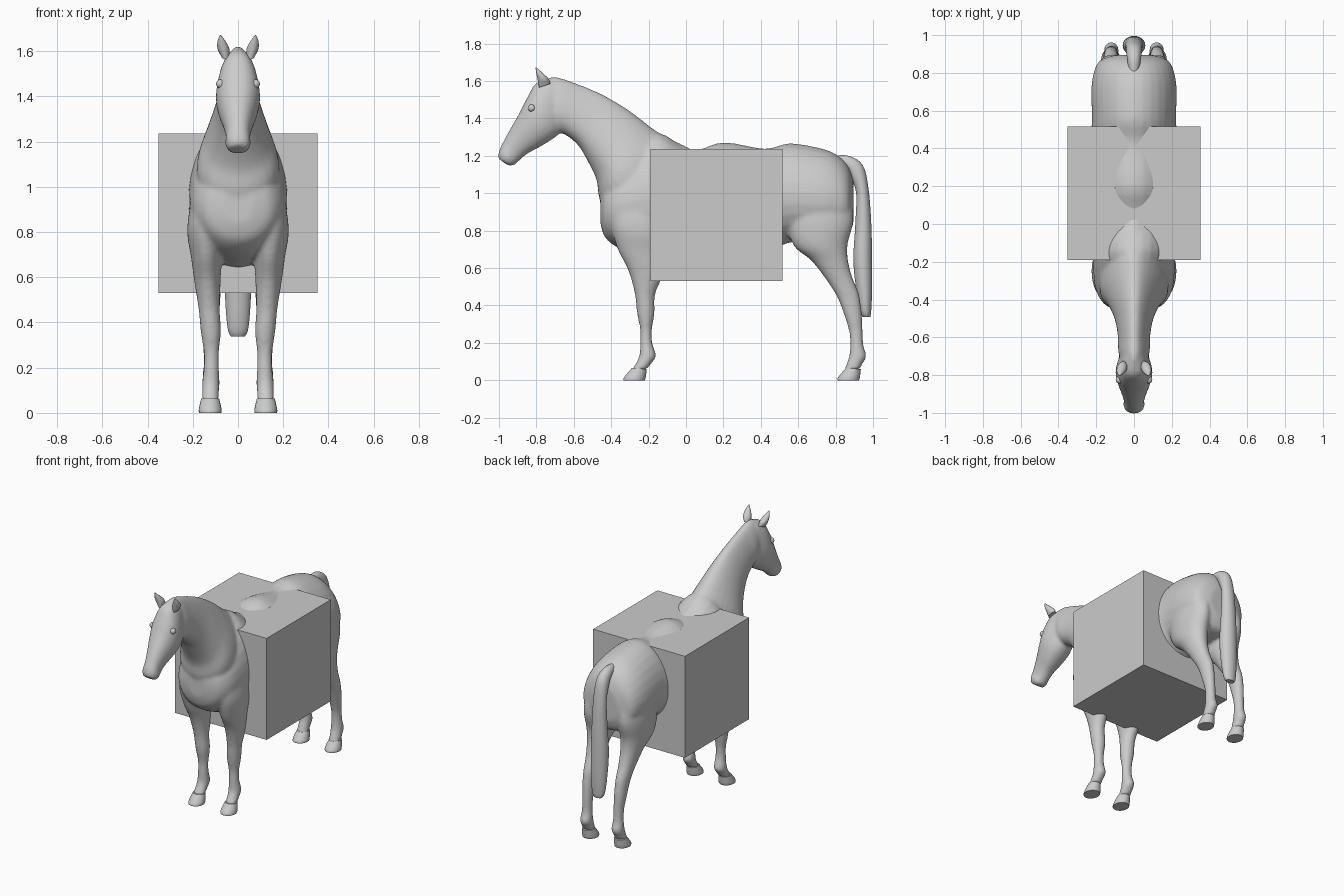
import bpy, bmesh, math
from mathutils import Vector


def catmull(a, b, c, d, t):
    return [0.5 * (2*q + (r-p)*t + (2*p-5*q+4*r-s)*t*t + (3*q-p-3*r+s)*t**3)
            for p, q, r, s in zip(a, b, c, d)]


def loft(bm, rings, side=0, egg=0.0, steps=4, segs=28, power=1.0):
    """Each ring: y,z of one edge, y,z of the opposite edge, half width, x centre."""
    rings = [tuple(r) + (0,) * (6 - len(r)) for r in rings]
    smooth = []
    for i in range(len(rings) - 1):
        p = rings[max(i-1, 0)], rings[i], rings[i+1], rings[min(i+2, len(rings)-1)]
        smooth += [catmull(*p, k / steps) for k in range(steps)]
    smooth.append(rings[-1])
    loops = []
    for y1, z1, y2, z2, hw, xc in smooth:
        loop = []
        for k in range(segs):
            a = 2 * math.pi * k / segs
            c, s = math.cos(a), math.sin(a)
            s = math.copysign(abs(s) ** power, s)
            loop.append(bm.verts.new((side * xc + hw * s * (1 - egg * c),
                                      (y1+y2)/2 + c*(y1-y2)/2,
                                      (z1+z2)/2 + c*(z1-z2)/2)))
        loops.append(loop)
    faces = [bm.faces.new(loops[0]), bm.faces.new(loops[-1])]
    for la, lb in zip(loops, loops[1:]):
        for k in range(segs):
            n = (k + 1) % segs
            faces.append(bm.faces.new((la[k], la[n], lb[n], lb[k])))
    bmesh.ops.recalc_face_normals(bm, faces=faces)


def finish(name, bm):
    me = bpy.data.meshes.new(name)
    bm.to_mesh(me)
    bm.free()
    ob = bpy.data.objects.new(name, me)
    bpy.context.collection.objects.link(ob)
    bpy.ops.object.select_all(action='DESELECT')
    ob.select_set(True)
    bpy.context.view_layer.objects.active = ob
    bpy.ops.object.shade_smooth_by_angle(angle=math.radians(50))
    return ob


# Horse: torso, neck, head and legs fused into one smooth skin
bm = bmesh.new()
torso = [(-.458, 1.02, -.458, .84, .07), (-.43, 1.10, -.43, .76, .15),
         (-.36, 1.18, -.35, .70, .20), (-.25, 1.27, -.25, .665, .215),
         (-.14, 1.322, -.14, .63, .22), (.03, 1.23, .03, .605, .235),
         (.2, 1.272, .2, .615, .25), (.42, 1.238, .42, .675, .235),
         (.55, 1.266, .55, .735, .222), (.70, 1.245, .70, .74, .226),
         (.80, 1.21, .80, .75, .213), (.865, 1.15, .865, .77, .18),
         (.895, 1.07, .895, .84, .10)]
loft(bm, torso, egg=.1)

neck = [(.02, 1.24, -.38, .80, .17), (-.15, 1.327, -.46, .96, .175),
        (-.30, 1.44, -.478, 1.07, .135), (-.45, 1.53, -.525, 1.17, .10),
        (-.60, 1.592, -.58, 1.26, .083), (-.70, 1.622, -.66, 1.32, .08),
        (-.77, 1.605, -.74, 1.34, .06)]
loft(bm, neck, egg=.3)

head = [(-.72, 1.615, -.66, 1.37, .065), (-.80, 1.59, -.665, 1.33, .085),
        (-.85, 1.51, -.72, 1.285, .098), (-.885, 1.44, -.79, 1.243, .087),
        (-.93, 1.36, -.85, 1.21, .067), (-.972, 1.285, -.895, 1.172, .054),
        (-1.0, 1.225, -.92, 1.15, .056), (-1.003, 1.185, -.95, 1.147, .04)]
loft(bm, head, power=.85)

front_leg = [(-.40, .98, -.10, .98, .06, .14), (-.40, .83, -.10, .80, .08, .145),
             (-.365, .70, -.10, .68, .068, .14), (-.31, .59, -.12, .57, .058, .135),
             (-.275, .47, -.165, .46, .047, .128), (-.262, .36, -.168, .36, .045, .12),
             (-.245, .27, -.182, .27, .034, .118), (-.245, .20, -.18, .20, .034, .118),
             (-.25, .13, -.16, .13, .039, .12), (-.275, .08, -.185, .09, .037, .122),
             (-.29, .05, -.21, .06, .04, .123)]
hind_leg = [(.55, 1.0, .88, 1.0, .08, .12), (.54, .85, .895, .85, .09, .13),
            (.575, .72, .865, .73, .085, .13), (.67, .64, .867, .64, .066, .128),
            (.755, .53, .89, .55, .05, .125), (.81, .44, .925, .46, .042, .123),
            (.845, .35, .94, .36, .038, .122), (.872, .26, .945, .27, .033, .12),
            (.878, .19, .948, .19, .034, .12), (.872, .13, .965, .13, .039, .12),
            (.855, .08, .945, .09, .037, .122), (.845, .05, .93, .06, .04, .123)]
for s in (-1, 1):
    loft(bm, front_leg, s)
    loft(bm, hind_leg, s)
horse = finish("horse_body", bm)
remesh = horse.modifiers.new("fuse", 'REMESH')
remesh.mode = 'VOXEL'
remesh.voxel_size = .011
remesh.use_smooth_shade = True
relax = horse.modifiers.new("relax", 'SMOOTH')
relax.factor = .5
relax.iterations = 6

# Hooves
for s, label in ((-1, "left"), (1, "right")):
    for y, where in ((-.335, "front"), (.81, "hind")):
        bm = bmesh.new()
        loft(bm, [(y, 0, y+.115, 0, .05, .123), (y+.005, .018, y+.12, .018, .05, .123),
                  (y+.045, .065, y+.125, .06, .04, .123)], s, segs=24)
        finish(f"{where}_hoof_{label}", bm)

# Ears and eyes
for s, label in ((-1, "left"), (1, "right")):
    bm = bmesh.new()
    loft(bm, [(-.785, 1.565, -.725, 1.585, .018, .055), (-.793, 1.605, -.735, 1.612, .026, .064),
              (-.80, 1.64, -.765, 1.642, .019, .072), (-.805, 1.672, -.80, 1.672, .002, .078)],
         s, segs=16)
    finish(f"ear_{label}", bm)
    bm = bmesh.new()
    bmesh.ops.create_uvsphere(bm, u_segments=16, v_segments=10, radius=.02)
    bmesh.ops.translate(bm, verts=bm.verts, vec=Vector((s * .077, -.825, 1.455)))
    finish(f"eye_{label}", bm)

# Tail
bm = bmesh.new()
loft(bm, [(.78, 1.20, .80, 1.13, .025), (.87, 1.20, .86, 1.12, .035),
          (.945, 1.15, .88, 1.08, .042), (.975, 1.03, .91, 1.0, .045),
          (.99, .85, .905, .83, .052), (.995, .65, .895, .64, .06),
          (.995, .48, .912, .47, .055), (.99, .37, .93, .37, .045),
          (.985, .338, .945, .338, .03)])
finish("tail", bm)

# Box around the barrel of the horse
bm = bmesh.new()
bmesh.ops.create_cube(bm, size=1)
bmesh.ops.scale(bm, verts=bm.verts, vec=(.705, .705, .705))
bmesh.ops.translate(bm, verts=bm.verts, vec=(0, .163, .883))
finish("box", bm)
